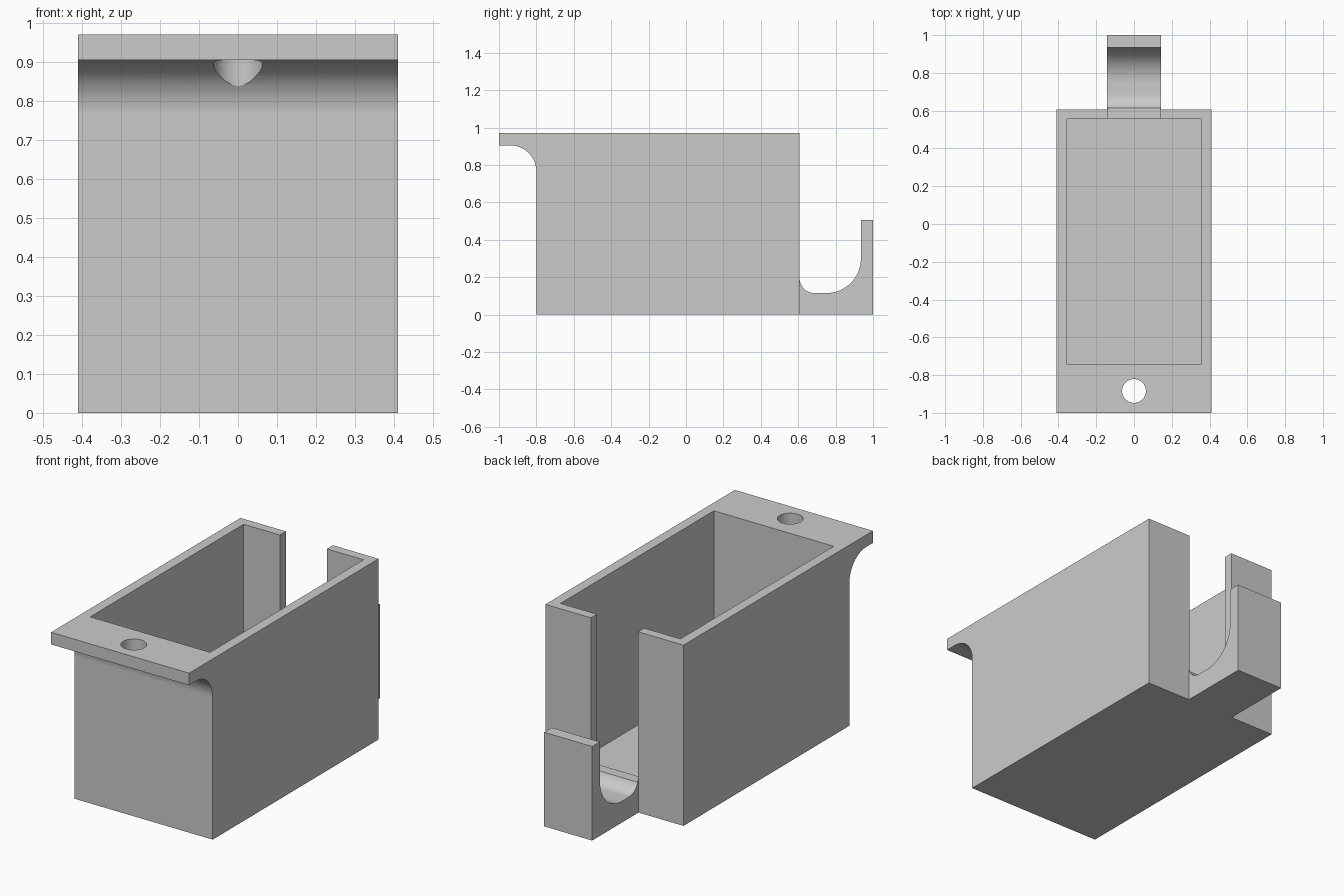
import bpy
import bmesh
import math

cube = bpy.data.objects.get("Cube")
if cube:
    bpy.data.objects.remove(cube, do_unlink=True)

grey = bpy.data.materials.new("light_grey")
grey.use_nodes = True
grey.diffuse_color = (0.6, 0.6, 0.6, 1)
grey.node_tree.nodes["Principled BSDF"].inputs["Base Color"].default_value = (0.6, 0.6, 0.6, 1)


def arc(cy, cz, r, start, end, steps=16):
    """Points of a circular arc in the y-z plane, angles in degrees."""
    angles = [math.radians(start + (end - start) * i / steps) for i in range(steps + 1)]
    return [(cy + r * math.cos(a), cz + r * math.sin(a)) for a in angles]


def extrude_profile(name, points, x0, x1):
    """Solid made by sweeping a y-z outline along x."""
    bm = bmesh.new()
    face = bm.faces.new([bm.verts.new((x0, y, z)) for y, z in points])
    swept = bmesh.ops.extrude_face_region(bm, geom=[face])["geom"]
    moved = [v for v in swept if isinstance(v, bmesh.types.BMVert)]
    bmesh.ops.translate(bm, vec=(x1 - x0, 0, 0), verts=moved)
    bmesh.ops.recalc_face_normals(bm, faces=bm.faces)
    mesh = bpy.data.meshes.new(name)
    bm.to_mesh(mesh)
    bm.free()
    mesh.materials.append(grey)
    obj = bpy.data.objects.new(name, mesh)
    bpy.context.collection.objects.link(obj)
    return obj


def block(name, x0, x1, y0, y1, z0, z1):
    return extrude_profile(name, [(y0, z0), (y1, z0), (y1, z1), (y0, z1)], x0, x1)


def combine(target, tool, operation):
    """Apply a boolean and discard the tool."""
    tool.hide_render = True
    mod = target.modifiers.new("combine", 'BOOLEAN')
    mod.operation = operation
    mod.solver = 'EXACT'
    mod.object = tool
    bpy.context.view_layer.objects.active = target
    bpy.ops.object.modifier_apply(modifier=mod.name)
    bpy.data.objects.remove(tool, do_unlink=True)


top, back = 0.97, 0.607

# Box with a filleted mounting flange along its front top edge
body = extrude_profile(
    "holder_body",
    [(-0.8, 0), (back, 0), (back, top), (-1, top), (-1, 0.905)]
    + arc(-0.94, 0.765, 0.14, 90, 0), -0.41, 0.41)

# Upturned hook at the back
hook = extrude_profile(
    "rear_hook",
    [(0.58, 0), (1, 0), (1, 0.505), (0.935, 0.505)]
    + arc(0.75, 0.3, 0.185, 0, -90) + arc(back + 0.08, 0.195, 0.08, 270, 180)
    + [(0.58, 0.195)], -0.143, 0.143)
combine(body, hook, 'UNION')

# Open cavity and the slot through the back wall
combine(body, block("cavity_cutter", -0.356, 0.356, -0.745, 0.556, 0.066, 1.2), 'DIFFERENCE')
combine(body, block("slot_cutter", -0.141, 0.139, 0.5, 0.616, 0.165, 1.2), 'DIFFERENCE')

# Screw hole through the flange
bpy.ops.mesh.primitive_cylinder_add(vertices=48, radius=0.063, depth=0.8, location=(0, -0.884, 0.9))
drill = bpy.context.object
drill.name = "hole_cutter"
drill.data.materials.append(grey)
combine(body, drill, 'DIFFERENCE')

# Smooth the fillets while the flat faces stay crisp
bpy.ops.object.select_all(action='DESELECT')
body.select_set(True)
bpy.context.view_layer.objects.active = body
bpy.ops.object.shade_smooth_by_angle(angle=math.radians(30))
weighted = body.modifiers.new("weighted_normals", 'WEIGHTED_NORMAL')
weighted.keep_sharp = True
